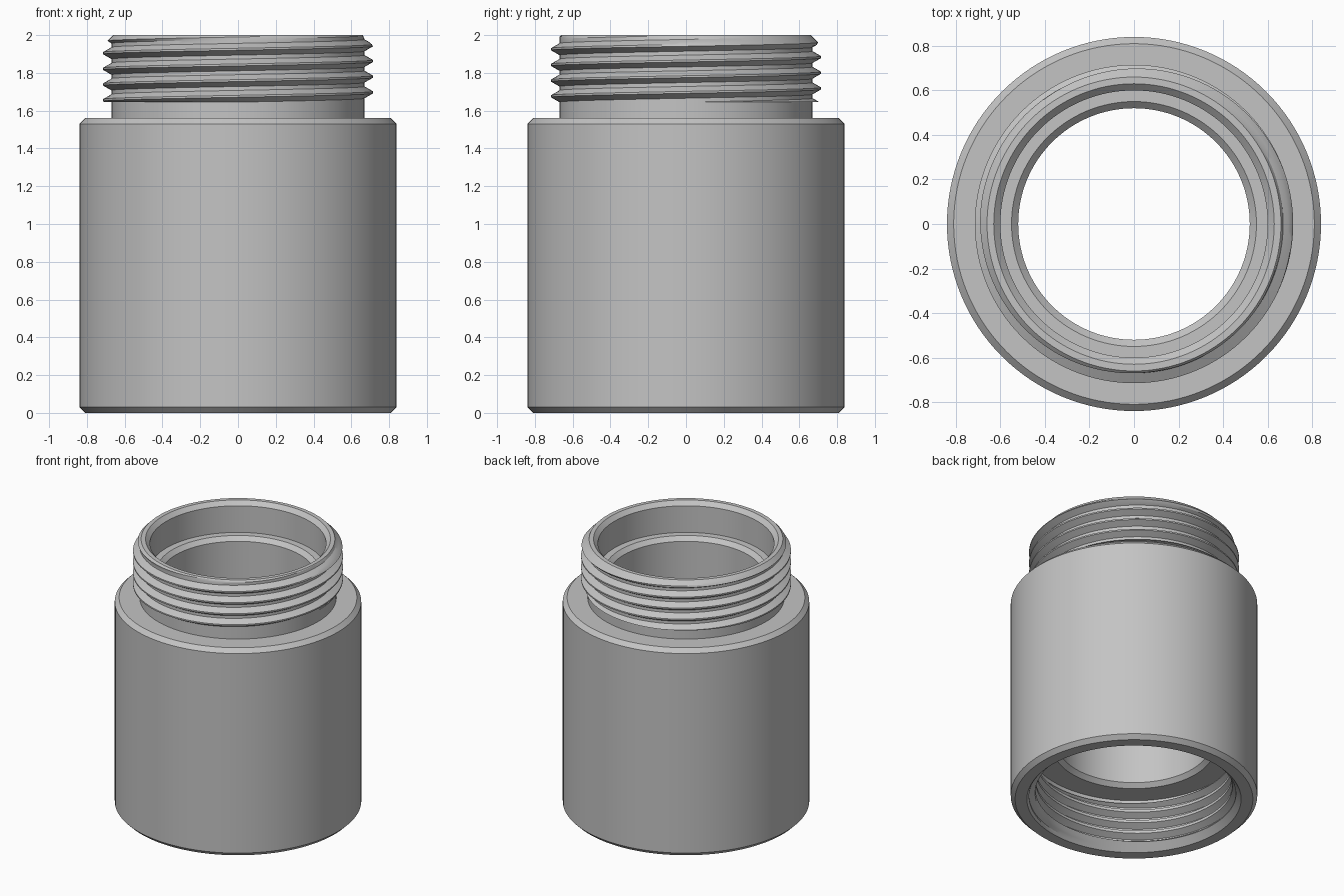
import bpy, bmesh, math

if "Cube" in bpy.data.objects:
    bpy.data.objects.remove(bpy.data.objects["Cube"])

SEGMENTS = 128
PITCH = 0.083
ROOT, CREST = 0.67, 0.715
FLAT, FLANK = PITCH / 16, 0.026      # half crest width, flank width


def tooth_radius(z, centre):
    """Radius of the V thread at height z, for a crest centred at a height."""
    d = abs((z - centre + PITCH / 2) % PITCH - PITCH / 2)
    t = min(max((d - FLAT) / FLANK, 0), 1)
    return CREST + (ROOT - CREST) * t


def thread(angle, crest, low, high, limit):
    """One column of a right-handed thread, clipped between two heights."""
    centre = crest + PITCH * angle / math.tau
    half = FLAT + FLANK
    knots = [-half, -half / 2 - FLAT / 2, -FLAT, FLAT, half / 2 + FLAT / 2, half]
    turns = math.ceil((high - low) / PITCH) + 3
    start = math.floor((low - crest) / PITCH) - 2
    column = []
    for k in range(start, start + turns + 1):
        for offset in knots:
            z = min(max(centre + k * PITCH + offset, low), high)
            column.append((limit(tooth_radius(z, centre), z), z))
    return column


def section(angle):
    """Closed wall section: outside upwards, then inside downwards."""
    outside = [(0.81, 0), (0.84, 0.03), (0.84, 1.53), (0.81, 1.56),
               (ROOT, 1.56), (ROOT, 1.645)]
    male = thread(angle, 1.863, 1.645, 2, lambda r, z: min(r, 0.66 + 2 - z))
    bore = [(0.63, 2), (0.60, 1.97), (0.60, 1.77), (0.55, 1.77), (0.52, 1.74),
            (0.52, 0.43), (0.55, 0.40), (CREST, 0.40), (CREST, 0.36)]
    female = thread(angle, 0.2, 0, 0.36, lambda r, z: max(r, 0.73 - z))
    return outside + male + bore + female[::-1]


# Threaded sleeve
bm = bmesh.new()
columns = []
for i in range(SEGMENTS + 1):
    a = math.tau * i / SEGMENTS
    columns.append([bm.verts.new((r * math.cos(a), r * math.sin(a), z))
                    for r, z in section(a)])
for left, right in zip(columns, columns[1:]):
    for j in range(len(left)):
        k = (j + 1) % len(left)
        bm.faces.new((left[j], right[j], right[k], left[k]))
bmesh.ops.remove_doubles(bm, verts=bm.verts, dist=0.00002)
bmesh.ops.recalc_face_normals(bm, faces=bm.faces)
mesh = bpy.data.meshes.new("threaded_sleeve")
bm.to_mesh(mesh)
bm.free()
sleeve = bpy.data.objects.new("threaded_sleeve", mesh)
bpy.context.collection.objects.link(sleeve)

# Plain grey finish
grey = bpy.data.materials.new("plain_grey")
grey.use_nodes = True
colour = (0.55, 0.55, 0.55, 1)
grey.diffuse_color = colour
grey.node_tree.nodes["Principled BSDF"].inputs["Base Color"].default_value = colour
mesh.materials.append(grey)

# Smooth round walls with crisp edges
bpy.context.view_layer.objects.active = sleeve
sleeve.select_set(True)
bpy.ops.object.shade_smooth_by_angle(angle=math.radians(25))
